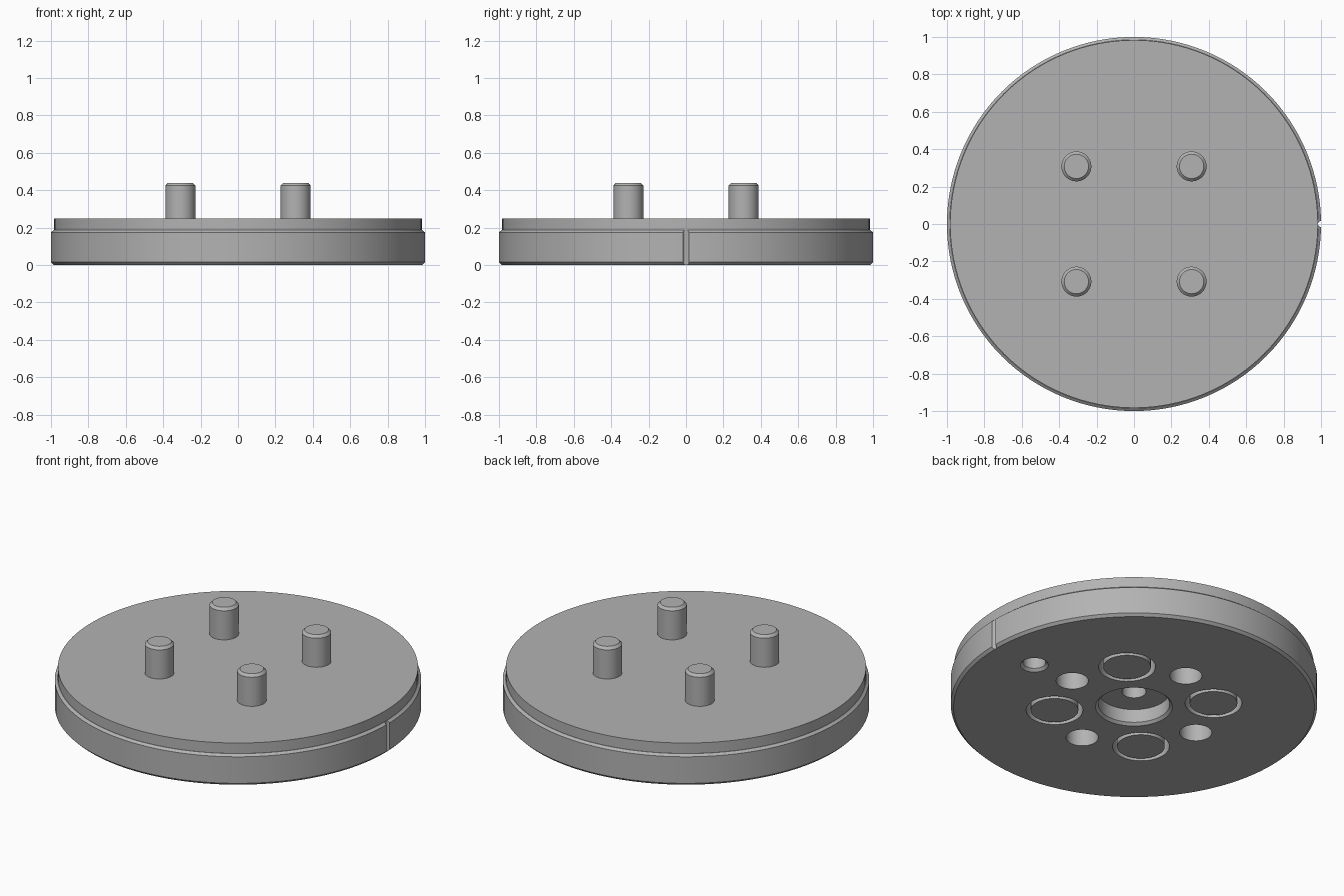
import bpy, bmesh, math

default = bpy.data.objects.get("Cube")
if default:
    bpy.data.objects.remove(default, do_unlink=True)

steel = bpy.data.materials.new("plain_grey")
steel.use_nodes = True
GREY = (0.45, 0.45, 0.45, 1)
steel.diffuse_color = GREY
steel.node_tree.nodes["Principled BSDF"].inputs["Base Color"].default_value = GREY


def lathe(name, profile, at=(0, 0), sides=48):
    """Solid of revolution from (radius, height) points, capped at both ends."""
    bm = bmesh.new()
    rings = []
    for r, z in profile:
        rings.append([bm.verts.new((r * math.cos(i * math.tau / sides),
                                    r * math.sin(i * math.tau / sides), z))
                      for i in range(sides)])
    for low, high in zip(rings, rings[1:]):
        for i in range(sides):
            j = (i + 1) % sides
            bm.faces.new((low[i], low[j], high[j], high[i]))
    bm.faces.new(rings[0][::-1])
    bm.faces.new(rings[-1])
    mesh = bpy.data.meshes.new(name)
    bm.to_mesh(mesh)
    bm.free()
    mesh.materials.append(steel)
    obj = bpy.data.objects.new(name, mesh)
    obj.location = (*at, 0)
    bpy.context.collection.objects.link(obj)
    return obj


def activate(obj):
    bpy.ops.object.select_all(action='DESELECT')
    obj.select_set(True)
    bpy.context.view_layer.objects.active = obj


def smooth(obj):
    activate(obj)
    bpy.ops.object.shade_smooth_by_angle(angle=math.radians(30))


def cut(target, profile, at):
    cutter = lathe("hole_cutter", profile, at)
    cutter.hide_render = True
    bpy.context.view_layer.update()
    activate(target)
    mod = target.modifiers.new("hole", 'BOOLEAN')
    mod.operation = 'DIFFERENCE'
    mod.solver = 'EXACT'
    mod.object = cutter
    bpy.ops.object.modifier_apply(modifier=mod.name)
    bpy.data.objects.remove(cutter, do_unlink=True)


# Round plate with chamfered rim and a slightly narrower upper step
plate = lathe("base_plate", [(0.985, 0), (1, 0.015), (1, 0.175), (0.985, 0.187),
                             (0.983, 0.187), (0.983, 0.25)], sides=128)

# Stepped central bore, with a chamfered mouth
cut(plate, [(0.22, -0.01), (0.195, 0.015), (0.195, 0.095), (0.066, 0.095),
            (0.066, 0.2)], (0, 0))
# Chamfered locating hole and rim notch, both on the +x side
cut(plate, [(0.087, -0.01), (0.062, 0.015), (0.062, 0.15)], (0.71, 0))
cut(plate, [(0.016, -0.01), (0.016, 0.187)], (1, 0))

PIN = 0.308
for k in range(4):
    turn = k * math.pi / 2
    # Plain blind holes on the axes
    cut(plate, [(0.088, -0.01), (0.088, 0.19)],
        (0.44 * math.cos(turn), 0.44 * math.sin(turn)))
    # Counterbores for the pin heads on the diagonals
    spot = (PIN * (1 if k in (0, 3) else -1), PIN * (1 if k < 2 else -1))
    cut(plate, [(0.155, -0.01), (0.155, 0.13)], spot)
    # Pin with a flush head below and a chamfered tip above
    pin = lathe(f"pin_{k + 1}", [(0.13, 0), (0.13, 0.13), (0.08, 0.13), (0.08, 0.425),
                                 (0.065, 0.44)], spot)
    smooth(pin)

smooth(plate)
